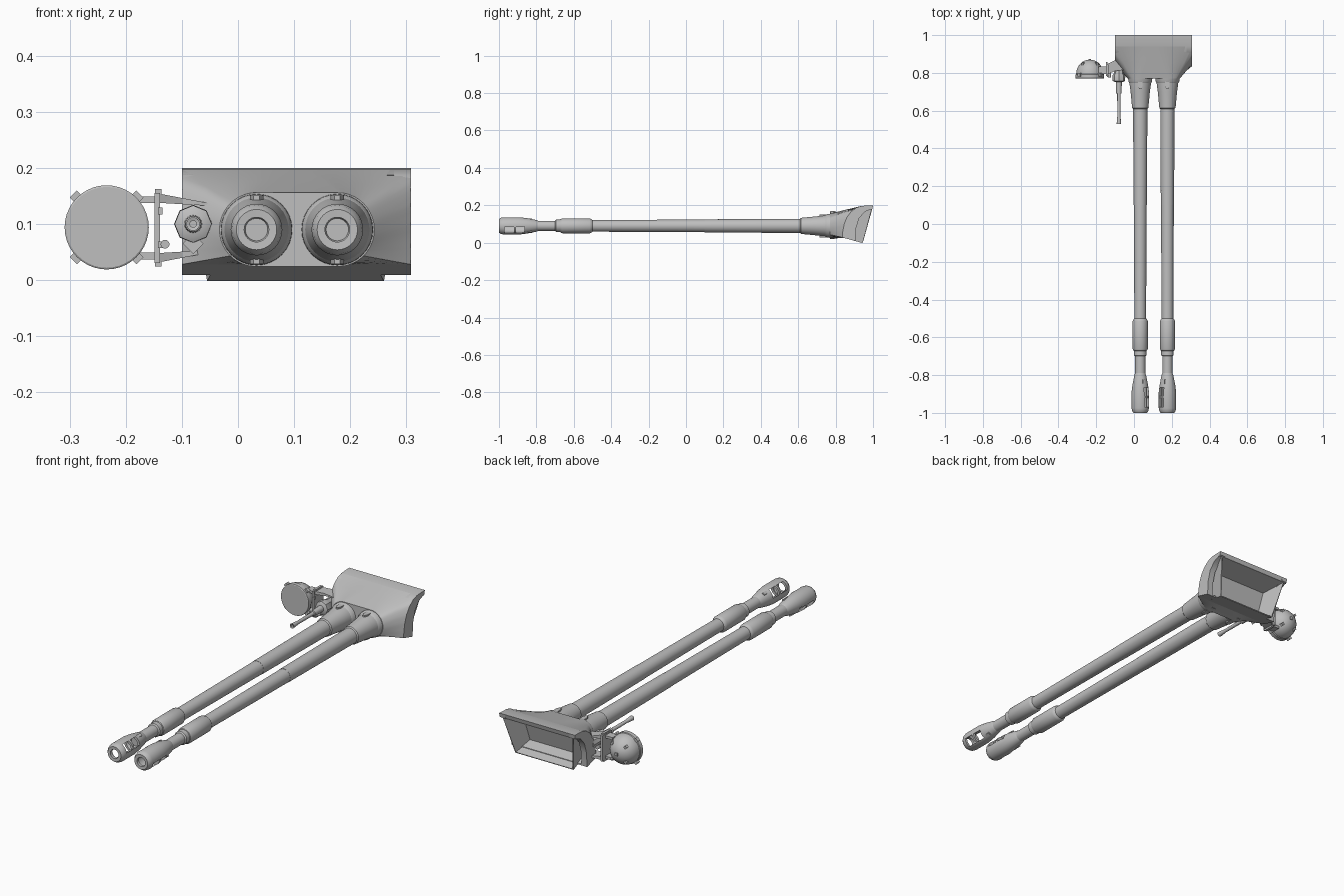
import bpy, bmesh, math
from mathutils import Vector, Matrix

if "Cube" in bpy.data.objects:
    bpy.data.objects.remove(bpy.data.objects["Cube"])

grey = bpy.data.materials.new("matte_grey")
grey.diffuse_color = (0.52, 0.52, 0.52, 1)
grey.use_nodes = True
grey.node_tree.nodes["Principled BSDF"].inputs["Base Color"].default_value = grey.diffuse_color
ZC = 0.09                                   # bore height


def make(name, verts, faces, smooth=True):
    me = bpy.data.meshes.new(name)
    me.from_pydata([tuple(v) for v in verts], [], faces)
    bm = bmesh.new()
    bm.from_mesh(me)
    bmesh.ops.remove_doubles(bm, verts=bm.verts, dist=1e-5)
    bmesh.ops.recalc_face_normals(bm, faces=bm.faces)
    bm.to_mesh(me)
    bm.free()
    me.materials.append(grey)
    ob = bpy.data.objects.new(name, me)
    bpy.context.collection.objects.link(ob)
    if smooth:
        shade(ob)
    return ob


def shade(ob):
    bpy.ops.object.select_all(action='DESELECT')
    bpy.context.view_layer.objects.active = ob
    ob.select_set(True)
    bpy.ops.object.shade_smooth_by_angle(angle=math.radians(32))


def lathe(name, x, z, profile, n=32):
    """Turned part about the y direction; profile holds (radius, y)."""
    verts, faces = [], []
    for r, y in profile:
        for i in range(n):
            a = 2 * math.pi * i / n
            verts.append((x + r * math.cos(a), y, z + r * math.sin(a)))
    for k in range(len(profile) - 1):
        for i in range(n):
            j = (i + 1) % n
            faces.append((k*n + i, k*n + j, k*n + n + j, k*n + n + i))
    faces.append(tuple(range(n)))
    faces.append(tuple(range((len(profile) - 1) * n, len(profile) * n)))
    return make(name, verts, faces)


def box(name, c, size, rot=0.0):
    """Box turned about the y direction."""
    m = Matrix.Rotation(rot, 3, 'Y')
    vs = [Vector(c) + m @ Vector((sx * size[0] / 2, sy * size[1] / 2, sz * size[2] / 2))
          for sx in (-1, 1) for sy in (-1, 1) for sz in (-1, 1)]
    return make(name, vs, [(0, 1, 3, 2), (4, 6, 7, 5), (0, 4, 5, 1),
                           (2, 3, 7, 6), (0, 2, 6, 4), (1, 5, 7, 3)], False)


def prism(name, outline, axis, a, b):
    """Extrude a 2D outline along x (outline y,z) or z (outline x,y)."""
    n = len(outline)
    put = (lambda p, t: (t, p[0], p[1])) if axis == 'x' else (lambda p, t: (p[0], p[1], t))
    verts = [put(p, t) for t in (a, b) for p in outline]
    faces = [tuple(range(n)), tuple(range(n, 2 * n))]
    faces += [(i, (i + 1) % n, n + (i + 1) % n, n + i) for i in range(n)]
    return make(name, verts, faces)


# ---- twin barrels, mirrored about x = 0.105 ----
for side, x, s in (("left", 0.033, 1), ("right", 0.177, -1)):
    lathe(side + "_barrel", x, ZC, [
        (0.027, -0.84), (0.027, -0.70), (0.033, -0.695), (0.033, -0.672), (0.036, -0.67),
        (0.04, -0.66), (0.04, -0.515), (0.036, -0.505), (0.031, -0.50), (0.034, 0.10),
        (0.035, 0.10), (0.038, 0.61), (0.043, 0.615), (0.051, 0.70), (0.060, 0.765), (0.060, 0.80)])
    lathe(side + "_base_collar", x, ZC, [(0.057, 0.745), (0.063, 0.755), (0.065, 0.80)])
    # hollow muzzle brake with tilted side windows
    brake = lathe(side + "_muzzle_brake", x, ZC, [
        (0.022, -0.985), (0.022, -0.999), (0.036, -1.0), (0.043, -0.99), (0.046, -0.975),
        (0.046, -0.89), (0.041, -0.85), (0.031, -0.80), (0.027, -0.79), (0.020, -0.79),
        (0.020, -0.84), (0.034, -0.87), (0.034, -0.975), (0.022, -0.985)])
    # open the two end caps so that the bore is clear
    bm = bmesh.new()
    bm.from_mesh(brake.data)
    bmesh.ops.delete(bm, geom=[f for f in bm.faces if len(f.verts) > 4], context='FACES_ONLY')
    bmesh.ops.recalc_face_normals(bm, faces=bm.faces)
    bm.to_mesh(brake.data)
    bm.free()
    for k, (y, ln) in enumerate(((-0.945, 0.05), (-0.887, 0.045))):
        cut = box(f"{side}_window_cutter_{k}", (x, y, ZC), (0.2, ln, 0.042), -s * math.radians(35))
        cut.hide_render = True
        cut.hide_set(True)
        mod = brake.modifiers.new("window", 'BOOLEAN')
        mod.operation, mod.solver, mod.object = 'DIFFERENCE', 'EXACT', cut
    # lugs on the brake and on the root of the barrel
    for k, a in enumerate((0.35, 0.35 + math.pi)):
        a = a + 0.7
        box(f"{side}_brake_lug_{k}", (x + s * 0.036 * math.cos(a), -0.835, ZC + 0.036 * math.sin(a)),
            (0.01, 0.025, 0.014), -s * a)
    for k, sg in enumerate((1, -1)):
        lug = [(x - 0.012, 0.755), (x + 0.012, 0.755), (x + 0.012, 0.73), (x + 0.005, 0.715),
               (x - 0.005, 0.715), (x - 0.012, 0.73)]
        prism(f"{side}_root_lug_{k}", lug, 'z', ZC + sg * 0.045, ZC + sg * 0.061)

# ---- curved mantlet skin, lofted from a rounded front plate ----
ARC = [(0.836, 0.028), (0.838, 0.06), (0.846, 0.10), (0.86, 0.135),
       (0.882, 0.165), (0.91, 0.187), (0.94, 0.197)]


def arc_y(z):
    for (y0, z0), (y1, z1) in zip(ARC, ARC[1:]):
        if z <= z1:
            return y0 + (y1 - y0) * max(0, z - z0) / (z1 - z0)
    return ARC[-1][0]


N, verts, faces = 64, [], []
for t in (0, 0.5, 1):
    for i in range(N):
        a = 2 * math.pi * i / N
        c, s = math.cos(a), math.sin(a)
        front = Vector(((0.177 if c > 1e-9 else 0.033) + 0.066 * c, 0.77, ZC + 0.066 * s))
        k = 1 / max(abs(c), abs(s))
        z = 0.1125 + 0.0845 * k * s
        rim = Vector((0.104 + 0.204 * k * c, arc_y(z), z))
        verts.append(front.lerp(rim, t))
for k in (0, 1):
    for i in range(N):
        j = (i + 1) % N
        faces.append((k*N + i, k*N + j, k*N + N + j, k*N + N + i))
faces.append(tuple(range(N)))
make("mantlet_skin", verts, faces)

# crescent ends, top flange and lower lip
crescent = ARC + [(1.0, 0.2), (0.997, 0.182), (0.955, 0.165), (0.925, 0.13), (0.91, 0.08), (0.905, 0.009)]
prism("mantlet_left_end", crescent, 'x', -0.1, -0.07)
prism("mantlet_right_end", crescent, 'x', 0.278, 0.308)
prism("mantlet_top_flange", [(0.91, 0.187), (0.94, 0.197), (1.0, 0.2), (0.994, 0.178), (0.93, 0.175)],
      'x', -0.1, 0.308)
prism("mantlet_lower_lip", [(0.836, 0.028), (0.905, 0.009), (0.905, 0.016), (0.836, 0.036)],
      'x', -0.1, 0.308)

# open box behind the mantlet
rim = [(-0.085, 0.994, 0.18), (0.293, 0.994, 0.18), (0.258, 0.945, 0), (-0.053, 0.945, 0)]
floor = [(-0.05, 0.885, 0.155), (0.258, 0.885, 0.155), (0.245, 0.85, 0.026), (-0.04, 0.85, 0.026)]
rear = make("mantlet_rear_box", rim + floor,
            [(i, (i + 1) % 4, 4 + (i + 1) % 4, 4 + i) for i in range(4)] + [(4, 5, 6, 7)], False)
sol = rear.modifiers.new("wall", 'SOLIDIFY')
sol.thickness, sol.offset = 0.006, 0

# ---- searchlight ----
LX, LZ = -0.234, 0.094
dome = [(0.072, 0.77), (0.075, 0.772), (0.075, 0.792)]
dome += [(0.072 * math.cos(a), 0.795 + 0.075 * math.sin(a))
         for a in [math.pi / 2 * i / 9 for i in range(9)]] + [(0.001, 0.87)]
lathe("searchlight", LX, LZ, dome, 40)
for k in range(4):
    a = math.radians(45 + 90 * k)
    c, s = math.cos(a), math.sin(a)
    box(f"searchlight_clip_{k}", (LX + 0.076 * c, 0.79, LZ + 0.076 * s), (0.016, 0.018, 0.018), -a)
    box(f"searchlight_stud_{k}", (LX + 0.052 * c, 0.848, LZ + 0.052 * s), (0.012, 0.016, 0.012), -a)
box("searchlight_rear_stud", (LX, 0.868, LZ), (0.014, 0.012, 0.014))

# ---- searchlight bracket ----
box("bracket_plate", (-0.144, 0.82, 0.093), (0.010, 0.075, 0.125))
for k, sg in enumerate((1, -1)):
    z = 0.093 + sg * 0.05
    box(f"bracket_yoke_{k}", (-0.166, 0.815, z), (0.045, 0.04, 0.012))
    box(f"bracket_bolt_{k}", (-0.142, 0.82, 0.093 + sg * 0.062), (0.012, 0.05, 0.014))
    box(f"bracket_nut_{k}", (-0.139, 0.785, 0.093 + sg * 0.03), (0.008, 0.012, 0.012))
    # tapered, curved arm reaching the mantlet
    plan = [(-0.145, 0.79), (-0.145, 0.845), (-0.10, 0.867), (-0.065, 0.858), (-0.03, 0.82),
            (-0.03, 0.80), (-0.06, 0.815), (-0.10, 0.81)]
    n = len(plan)
    vs = [(x, y, 0.093 + sg * (h - 0.12 * (x + 0.145) * f)) for h, f in ((0.062, 1.6), (0.045, 0.5))
          for x, y in plan]
    make(f"bracket_arm_{k}", vs, [tuple(range(n)), tuple(range(n, 2 * n))] +
         [(i, (i + 1) % n, n + (i + 1) % n, n + i) for i in range(n)], False)
lathe("bracket_pin", -0.13, 0.064, [(0.008, 0.775), (0.008, 0.83)], 12)

# ---- coaxial machine gun ----
GX, GZ = -0.08, 0.1
lathe("machine_gun_mount", GX, GZ, [(0.022, 0.752), (0.033, 0.758), (0.034, 0.785), (0.026, 0.80), (0.026, 0.86)], 8)
lathe("machine_gun_barrel", GX, GZ, [(0.006, 0.55), (0.006, 0.532), (0.012, 0.53), (0.009, 0.565), (0.008, 0.57),
                                     (0.009, 0.69), (0.014, 0.692), (0.016, 0.76)], 16)
box("machine_gun_foot", (GX, 0.785, 0.065), (0.026, 0.03, 0.026), math.radians(45))
